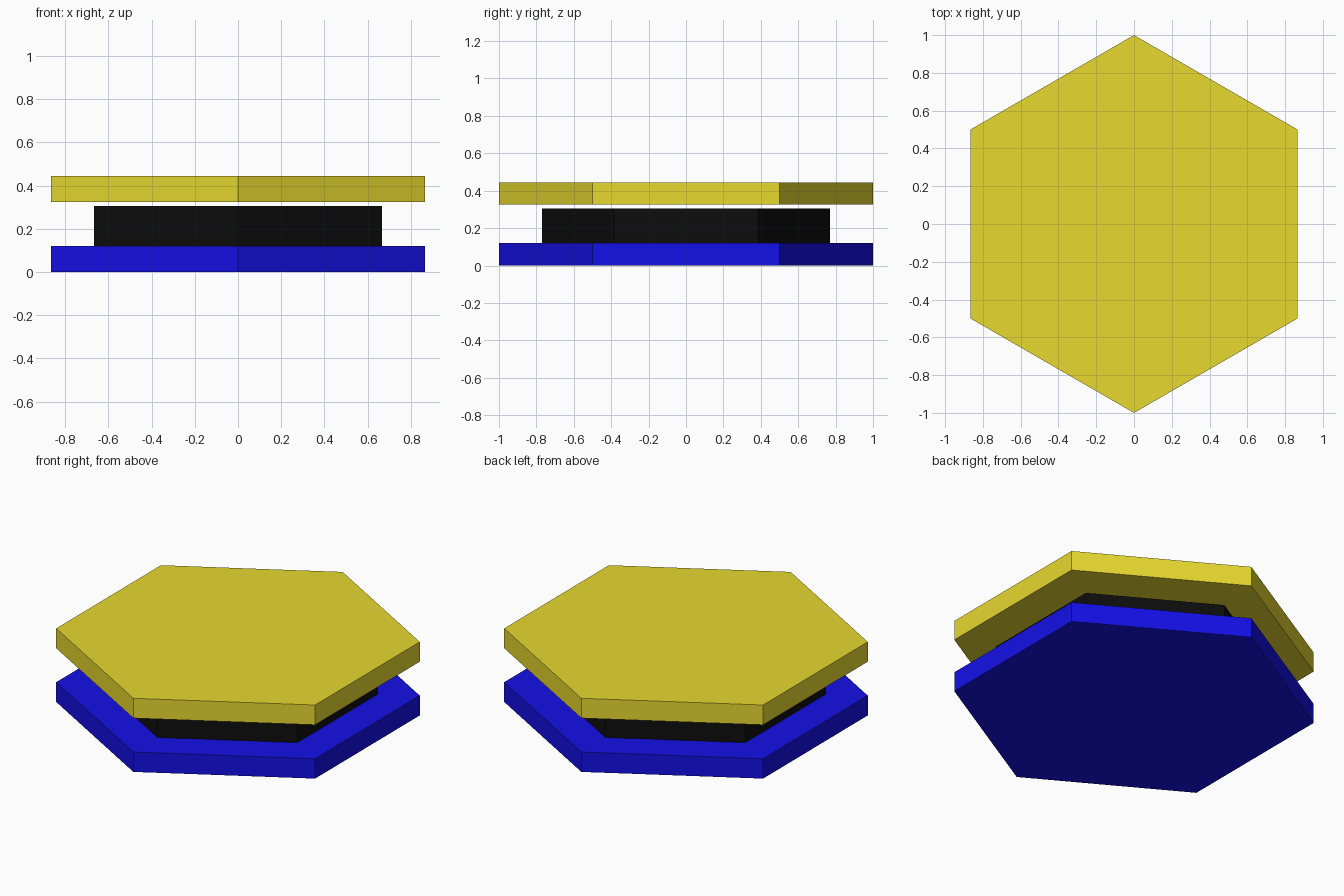
import bpy

if "Cube" in bpy.data.objects:
    bpy.data.objects.remove(bpy.data.objects["Cube"])


def material(name, rgb):
    mat = bpy.data.materials.new(name)
    mat.diffuse_color = (*rgb, 1)
    mat.use_nodes = True
    mat.node_tree.nodes["Principled BSDF"].inputs["Base Color"].default_value = mat.diffuse_color
    return mat


def hex_plate(name, radius, z_bottom, z_top, mat):
    # Six-sided prism with corners pointing to +y and -y
    bpy.ops.mesh.primitive_cylinder_add(
        vertices=6, radius=radius, depth=z_top - z_bottom,
        location=(0, 0, (z_bottom + z_top) / 2))
    obj = bpy.context.object
    obj.name = name
    obj.data.materials.append(mat)
    return obj


blue = material("blue", (0.007, 0.005, 0.8))
black = material("black", (0.004, 0.004, 0.004))
yellow = material("yellow", (0.8, 0.69, 0.028))

# Base, narrower core, and lid floating just above the core
hex_plate("base_plate", 1.0, 0.0, 0.12, blue)
hex_plate("core", 0.77, 0.12, 0.305, black)
hex_plate("top_plate", 1.0, 0.325, 0.445, yellow)
